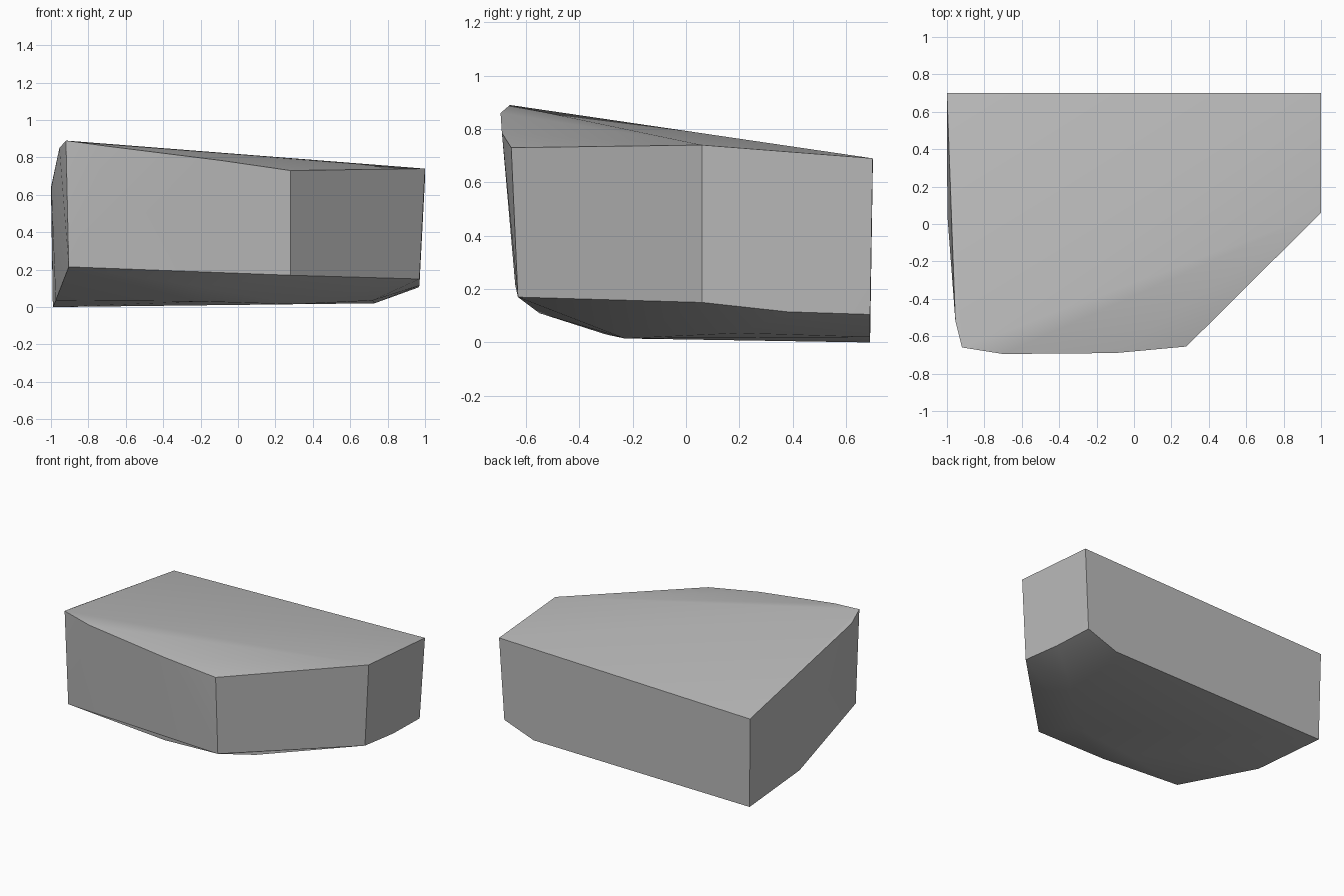
import bpy
import bmesh
import math

# Remove the default cube only
default_cube = bpy.data.objects.get("Cube")
if default_cube:
    bpy.data.objects.remove(default_cube, do_unlink=True)


def make_material(name, colour):
    """One flat colour, shown in the viewport and in a render."""
    material = bpy.data.materials.new(name)
    material.use_nodes = True
    material.diffuse_color = colour
    shader = next(n for n in material.node_tree.nodes if n.type == "BSDF_PRINCIPLED")
    shader.inputs["Base Color"].default_value = colour
    shader.inputs["Roughness"].default_value = 0.8
    return material


def make_hull(name, outlines, material, smooth_angle):
    """Wrap a tight skin around a stack of outlines."""
    mesh = bpy.data.meshes.new(name)
    bm = bmesh.new()
    for outline in outlines:
        for point in outline:
            bm.verts.new(point)
    result = bmesh.ops.convex_hull(bm, input=bm.verts[:], use_existing_faces=False)
    # Drop any point that ended up inside the skin
    loose = [v for v in bm.verts if not v.link_faces]
    bmesh.ops.delete(bm, geom=loose, context="VERTS")
    bmesh.ops.recalc_face_normals(bm, faces=bm.faces[:])
    bm.to_mesh(mesh)
    bm.free()
    mesh.materials.append(material)
    block = bpy.data.objects.new(name, mesh)
    bpy.context.collection.objects.link(block)
    bpy.ops.object.select_all(action="DESELECT")
    block.select_set(True)
    bpy.context.view_layer.objects.active = block
    bpy.ops.object.shade_smooth_by_angle(angle=smooth_angle)
    return block


# Sloping top edge, counterclockwise from the back right corner
top_rim = [
    (-1, .7, .64), (-.998, .05, .64), (-.955, -.52, .85), (-.92, -.66, .89),
    (-.7, -.695, .86), (-.1, -.69, .785), (.28, -.655, .73),
    (1, .06, .74), (1, .7, .69),
]

# Lower edge of the upright walls
wall_foot = [
    (-.975, .1, .035), (-.905, -.64, .215), (.28, -.63, .17),
    (.97, .06, .15), (.97, .38, .115), (.965, .69, .105),
]

# Rounded underside
underside = [
    (-.99, .69, 0), (.73, .69, .02), (.72, .2, .035),
    (.3, -.23, .015), (-.2, -.3, .03), (-.2, -.55, .11),
]

stone_grey = make_material("stone grey", (.5, .5, .5, 1))
make_hull("stone_block", [top_rim, wall_foot, underside], stone_grey, math.radians(30))
